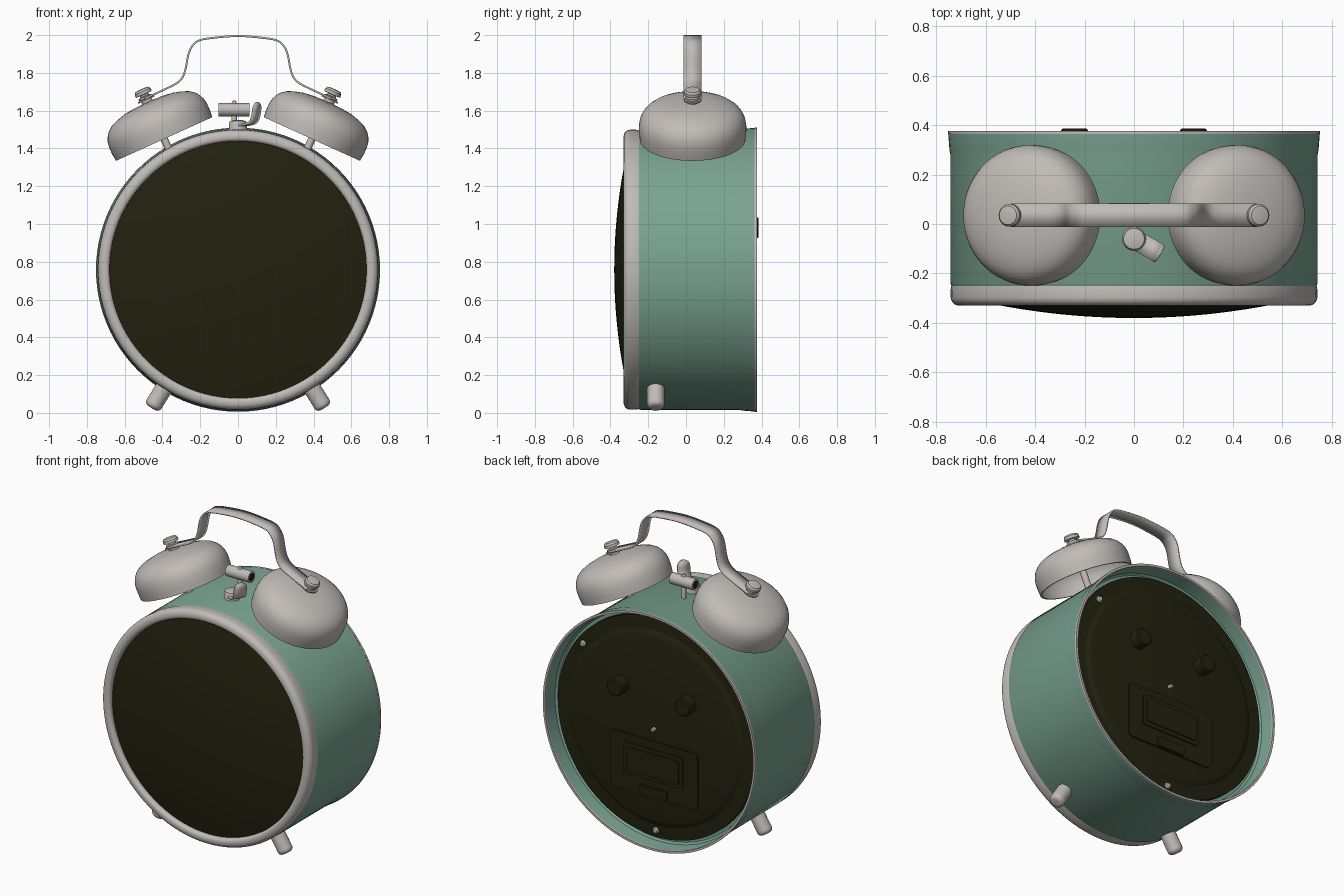
import bpy, bmesh, math
from mathutils import Vector, Matrix

if "Cube" in bpy.data.objects:
    bpy.data.objects.remove(bpy.data.objects["Cube"])

CZ = 0.758          # height of the clock centre


def material(name, rgb):
    m = bpy.data.materials.new(name)
    m.diffuse_color = (*rgb, 1)
    m.use_nodes = True
    m.node_tree.nodes["Principled BSDF"].inputs["Base Color"].default_value = m.diffuse_color
    return m


METAL = material("brushed metal", (0.53, 0.50, 0.475))
GREEN = material("sage green", (0.19, 0.36, 0.285))
DARK = material("dark olive", (0.016, 0.0155, 0.005))


def finish(bm, name, mat, matrix=Matrix(), angle=35):
    bmesh.ops.remove_doubles(bm, verts=bm.verts, dist=1e-5)
    bmesh.ops.recalc_face_normals(bm, faces=bm.faces)
    bm.transform(matrix)
    me = bpy.data.meshes.new(name)
    bm.to_mesh(me)
    bm.free()
    me.materials.append(mat)
    ob = bpy.data.objects.new(name, me)
    bpy.context.collection.objects.link(ob)
    bpy.ops.object.select_all(action='DESELECT')
    ob.select_set(True)
    bpy.context.view_layer.objects.active = ob
    bpy.ops.object.shade_smooth_by_angle(angle=math.radians(angle))
    return ob


def lathe(name, profile, mat, origin, axis, segs=32, angle=35):
    """Spin (radius, height) points around an axis."""
    bm = bmesh.new()
    vs = [bm.verts.new((r, 0, h)) for r, h in profile]
    es = [bm.edges.new(p) for p in zip(vs, vs[1:])]
    bmesh.ops.spin(bm, geom=vs + es, cent=(0, 0, 0), axis=(0, 0, 1),
                   angle=math.tau, steps=segs, use_duplicate=False)
    rot = Vector((0, 0, 1)).rotation_difference(Vector(axis)).to_matrix().to_4x4()
    return finish(bm, name, mat, Matrix.Translation(origin) @ rot, angle)


def arc(cr, ch, r, a0, a1, n=8, k=1):
    """Profile points on an arc, k stretches the height."""
    angs = [math.radians(a0 + (a1 - a0) * i / n) for i in range(n + 1)]
    return [(cr + r * math.cos(a), ch + k * r * math.sin(a)) for a in angs]


def smooth_path(pts, n=5):
    """Catmull-Rom curve through 2D points."""
    P = [Vector(p) for p in pts]
    P = [2 * P[0] - P[1]] + P + [2 * P[-1] - P[-2]]
    out = []
    for a, b, c, d in zip(P, P[1:], P[2:], P[3:]):
        for i in range(n):
            t = i / n
            out.append(0.5 * (2 * b + (c - a) * t + (2 * a - 5 * b + 4 * c - d) * t * t
                              + (3 * b - a - 3 * c + d) * t ** 3))
    return out + [P[-2]]


def strip(name, path, widths, thick, mat, matrix):
    """Bent sheet strip following a path in the xz plane."""
    bm = bmesh.new()
    rows = [[bm.verts.new((p.x, s * w / 2, p.y)) for s in (-1, 1)] for p, w in zip(path, widths)]
    for a, b in zip(rows, rows[1:]):
        bm.faces.new((a[0], a[1], b[1], b[0]))
    ob = finish(bm, name, mat, matrix)
    mod = ob.modifiers.new("thickness", 'SOLIDIFY')
    mod.thickness, mod.offset = thick, 0
    return ob


def plate(name, w, h, depth, loc, mat, bevel=0.02):
    """Rounded plate lying on the back panel."""
    bm = bmesh.new()
    bmesh.ops.create_cube(bm, size=1, matrix=Matrix.Diagonal((w, depth, h, 1)))
    upright = [e for e in bm.edges if abs((e.verts[0].co - e.verts[1].co).y) > 1e-4]
    bmesh.ops.bevel(bm, geom=upright, offset=bevel, segments=4, affect='EDGES', profile=0.5)
    return finish(bm, name, mat, Matrix.Translation(loc))


BACK = (0, 1, 0)
C = (0, 0, CZ)

# Case: open drum, flared at the back
lathe("case", [(0.69, -0.25), (0.738, -0.25), (0.742, -0.24), (0.742, 0.28), (0.746, 0.30),
               (0.751, 0.365), (0.741, 0.365), (0.732, 0.28), (0.72, 0.27), (0.66, 0.27)],
      GREEN, C, BACK, 96)
lathe("back_rim", [(0.738, 0.363), (0.752, 0.363), (0.752, 0.375), (0.738, 0.375), (0.738, 0.363)],
      METAL, C, BACK, 96)

# Front ring and domed glass
lathe("front_ring", [(0.68, -0.25), (0.738, -0.25), (0.741, -0.265)] + arc(0.706, -0.295, 0.035, 0, -90)
      + arc(0.70, -0.31, 0.02, -90, -180, 4) + [(0.68, -0.25)], METAL, C, BACK, 96)
lathe("glass", [(0.69, -0.298)] + [(0.68 * (1 - i / 14), -0.30 - 0.08 * (1 - (1 - i / 14) ** 2))
                                  for i in range(15)], DARK, C, BACK, 96)

# Back panel with raised middle
lathe("back_panel", [(0, 0.318), (0.585, 0.318), (0.60, 0.314), (0.62, 0.302), (0.70, 0.298),
                     (0.70, 0.27)], DARK, C, BACK, 96, 20)
for x in (-0.24, 0.24):
    lathe("winding_knob", [(0, 0.385), (0.048, 0.385), (0.055, 0.379), (0.055, 0.31)],
          DARK, (x, 0, 0.98), BACK)
lathe("centre_pin", [(0, 0.34), (0.012, 0.34), (0.012, 0.31)], METAL, C, BACK, 16)
for a in (38, 270):
    p = (0.655 * math.cos(math.radians(a)), 0, CZ + 0.655 * math.sin(math.radians(a)))
    lathe("panel_screw", [(0, 0.318), (0.014, 0.316), (0.02, 0.308), (0.02, 0.295)], METAL, p, BACK, 16)

# Battery hatch
plate("battery_hatch", 0.62, 0.36, 0.012, (0, 0.322, 0.50), DARK, 0.03)
for i, (w, h) in enumerate(((0.42, 0.20), (0.37, 0.15))):
    plate("hatch_panel", w, h, 0.01, (0, 0.331 + 0.007 * i, 0.53), DARK, 0.015)
plate("hatch_tab", 0.20, 0.06, 0.024, (0, 0.328, 0.355), DARK, 0.012)

# Bells, posts, nuts and feet on both sides
tilt = math.radians(24.4)
bell = [(0.28, 0), (0.284, 0.04), (0.284, 0.08), (0.279, 0.108), (0.267, 0.135), (0.25, 0.157),
        (0.225, 0.176), (0.19, 0.191), (0.14, 0.205), (0.08, 0.212), (0, 0.215)]
inner = [(max(r - 0.009, 0), h - 0.009 if h else 0) for r, h in reversed(bell)]
for s in (-1, 1):
    base = Vector((s * 0.391, 0.035, 1.45))
    axis = Vector((s * math.sin(tilt), 0, math.cos(tilt)))
    lathe("bell", bell[::-1] + inner[::-1], METAL, base, axis, 64)
    lathe("bell_post", [(0, -0.12), (0.02, -0.12), (0.02, 0.21), (0, 0.21)], METAL, base, axis, 20)
    lathe("handle_eyelet", [(0, 0.226), (0.047, 0.226), (0.047, 0.234), (0, 0.234)], METAL, base, axis)
    lathe("bell_nut", [(0.03, 0.21), (0.03, 0.234), (0.038, 0.236), (0.038, 0.246), (0.024, 0.25),
                       (0.024, 0.258), (0.046, 0.26), (0.046, 0.276), (0.038, 0.287), (0.02, 0.29),
                       (0, 0.29)], METAL, base, axis)
    out = Vector((s * 0.53, 0, -0.848))
    lathe("foot", [(0, 0.70), (0.046, 0.70), (0.046, 0.832)] + arc(0.021, 0.838, 0.025, 0, 90, 6)
          + [(0, 0.864)], METAL, (0, -0.16, CZ), out)

# Carrying handle
half = [(0.495, 1.664), (0.455, 1.682), (0.39, 1.712), (0.325, 1.745), (0.295, 1.775), (0.278, 1.82),
        (0.262, 1.90), (0.24, 1.945), (0.20, 1.974), (0.10, 1.989)]
path = smooth_path([(-x, z) for x, z in half] + [(0, 1.995)] + half[::-1])
strip("handle", path, [0.096] * len(path), 0.01, METAL, Matrix.Translation((0, 0.035, 0)))

# Striker between the bells
lathe("striker_rod", [(0, 1.46), (0.014, 1.46), (0.014, 1.64), (0.009, 1.652), (0, 1.655)], METAL,
      (-0.02, 0.05, 0), (0, 0, 1), 16)
lathe("striker_head", [(0.026, -0.082), (0.035, -0.082), (0.035, 0.082), (0.026, 0.082)], METAL,
      (-0.02, 0.05, 1.605), (1, 0, 0), 32)
lathe("striker_core", [(0, -0.08), (0.028, -0.08), (0.028, 0.08), (0, 0.08)], DARK,
      (-0.02, 0.05, 1.605), (1, 0, 0), 32)

# Alarm switch lever
lathe("switch_hub", [(0, 1.48), (0.048, 1.48), (0.048, 1.532), (0.042, 1.545), (0.02, 1.55), (0, 1.55)],
      METAL, (0, -0.06, 0), (0, 0, 1))
lever = smooth_path([(0, 1.525), (0.05, 1.525), (0.09, 1.538), (0.108, 1.57), (0.115, 1.61),
                     (0.12, 1.645)], 6)
widths = [0.08 * math.sqrt(max(0.03, 1 - max(0, (p.y - 1.605) / 0.04) ** 2)) for p in lever]
strip("switch_lever", lever, widths, 0.01, METAL,
      Matrix.Translation((0, -0.06, 0)) @ Matrix.Rotation(math.radians(-30), 4, 'Z'))
